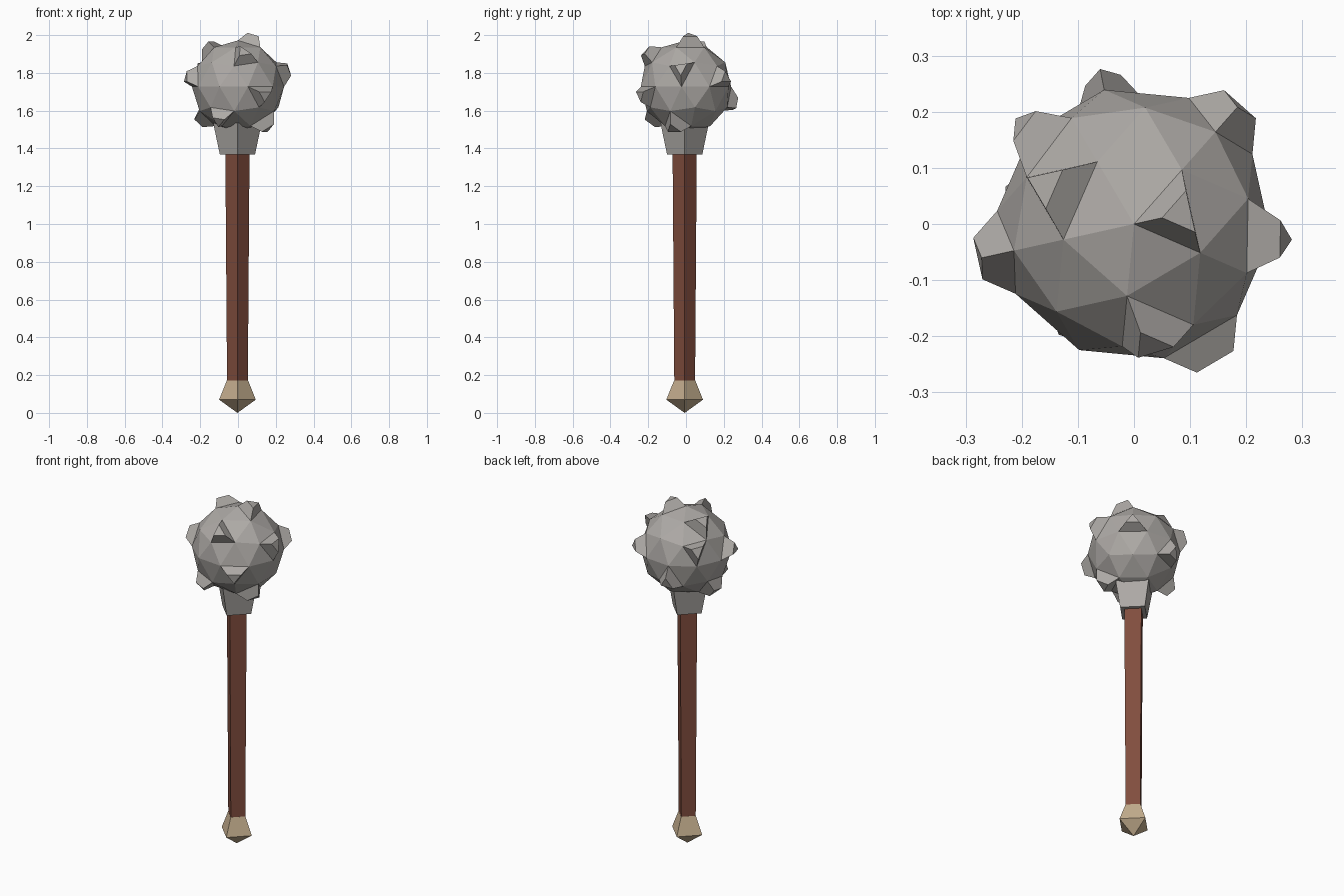
import bpy, bmesh, math
from mathutils import Vector, Matrix

if "Cube" in bpy.data.objects:
    bpy.data.objects.remove(bpy.data.objects["Cube"])


def material(name, rgb):
    m = bpy.data.materials.new(name)
    m.diffuse_color = (*rgb, 1.0)
    m.use_nodes = True
    m.node_tree.nodes["Principled BSDF"].inputs["Base Color"].default_value = m.diffuse_color
    return m


STONE = material("stone grey", (0.42, 0.40, 0.38))
WOOD = material("brown wood", (0.22, 0.075, 0.048))
BONE = material("pale bone", (0.55, 0.42, 0.27))


def finish(name, bm, mat):
    bmesh.ops.recalc_face_normals(bm, faces=bm.faces)
    mesh = bpy.data.meshes.new(name)
    bm.to_mesh(mesh)
    bm.free()
    mesh.materials.append(mat)
    obj = bpy.data.objects.new(name, mesh)
    bpy.context.collection.objects.link(obj)
    return obj


def four_sided(name, profile, mat, centre=(-0.003, -0.007)):
    """Loft diamond rings from (radius, z) pairs; radius 0 makes a point."""
    bm = bmesh.new()
    rings = []
    for r, z in profile:
        count = 4 if r else 1
        rings.append([bm.verts.new((centre[0] + r * math.cos(i * math.pi / 2),
                                    centre[1] + r * math.sin(i * math.pi / 2), z))
                      for i in range(count)])
    for a, b in zip(rings, rings[1:]):
        for i in range(4):
            j = (i + 1) % 4
            if len(a) == 1:
                bm.faces.new((a[0], b[j], b[i]))
            else:
                bm.faces.new((a[i], a[j], b[j], b[i]))
    for ring in (rings[0], rings[-1]):
        if len(ring) == 4:
            bm.faces.new(ring)
    return finish(name, bm, mat)


# Pommel, shaft and the collar under the head
four_sided("pommel", [(0, 0), (0.097, 0.07), (0.056, 0.172)], BONE)
four_sided("shaft", [(0.055, 0.165), (0.064, 1.38)], WOOD)
four_sided("collar", [(0.093, 1.367), (0.123, 1.51), (0.128, 1.535)], STONE)

# Head: faceted ball with blunt studs raised from chosen facets
HEAD_Z, RADIUS, STUD_HEIGHT, STUD_TAPER = 1.727, 0.245, 0.055, 0.5
STUD_DIRECTIONS = [
    (0.07, 0.012, 0.22), (-0.127, 0.052, 0.182), (0.024, -0.175, 0.149),
    (0.216, -0.022, 0.08), (-0.162, 0.145, 0.08),
    (0.151, 0.171, 0.037), (-0.223, -0.049, 0.037),
    (0.118, -0.2, -0.037), (-0.046, 0.212, -0.08),
    (0.127, -0.055, -0.182), (-0.083, -0.156, -0.15), (-0.173, 0.03, -0.15),
]
bm = bmesh.new()
bmesh.ops.create_icosphere(bm, subdivisions=2, radius=RADIUS,
                           matrix=Matrix.Rotation(math.radians(48.5), 4, 'Z'))
facets = list(bm.faces)
chosen = [max(facets, key=lambda f: f.calc_center_median().normalized().dot(Vector(d).normalized()))
          for d in STUD_DIRECTIONS]
for face in chosen:
    centre = face.calc_center_median()
    lift = centre.normalized() * STUD_HEIGHT
    base = list(face.verts)
    top = [bm.verts.new(centre + lift + (v.co - centre) * STUD_TAPER) for v in base]
    bm.faces.remove(face)
    bm.faces.new(top)
    for i in range(3):
        j = (i + 1) % 3
        bm.faces.new((base[i], base[j], top[j], top[i]))
bmesh.ops.translate(bm, verts=bm.verts, vec=(0, 0, HEAD_Z))
finish("studded_head", bm, STONE)
